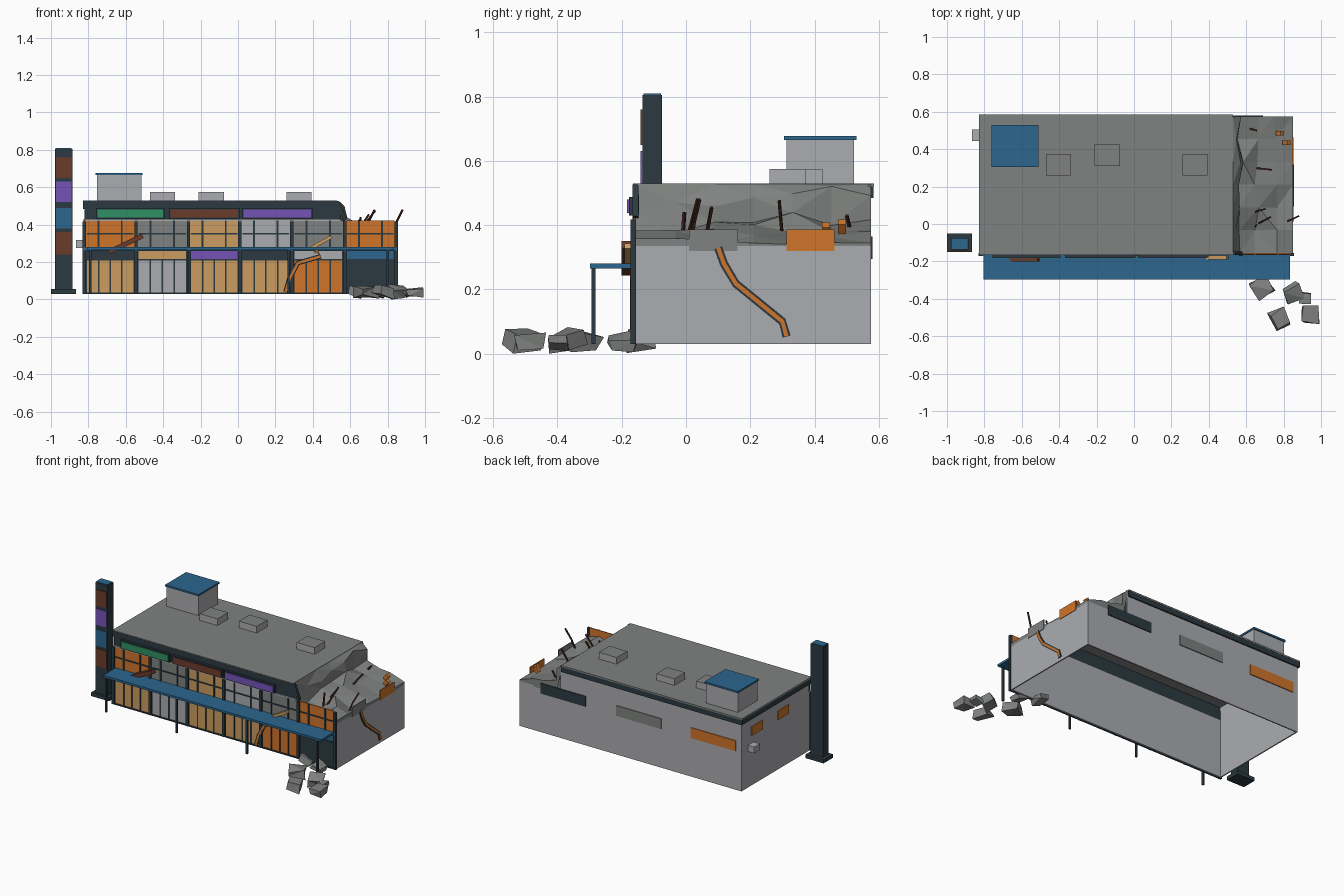
import bpy, bmesh, math, random
from mathutils import Vector, Matrix

if "Cube" in bpy.data.objects:
    bpy.data.objects.remove(bpy.data.objects["Cube"])

random.seed(4)

def mat(name, hexcol):
    m = bpy.data.materials.new(name)
    c = [int(hexcol[i:i + 2], 16) / 255 for i in (0, 2, 4)]
    m.diffuse_color = [((v + .055) / 1.055) ** 2.4 if v > .04 else v / 12.92 for v in c] + [1]
    m.use_nodes = True
    m.node_tree.nodes["Principled BSDF"].inputs["Base Color"].default_value = m.diffuse_color
    return m

DARK = mat("dark_slate", "2c3a41")
GRAY = mat("concrete_gray", "7f8280")
LIGHT = mat("light_gray", "abacb0")
BLUE = mat("blue", "2c668f")
ORANGE = mat("orange", "d0752a")
TAN = mat("tan", "cb9e60")
BROWN = mat("brown", "6b3b2c")
PURPLE = mat("purple", "7553b8")
GREEN = mat("green", "2f8f63")
RUST = mat("dark_rust", "43251c")

def finish(name, bm, m):
    bmesh.ops.recalc_face_normals(bm, faces=bm.faces)
    me = bpy.data.meshes.new(name)
    bm.to_mesh(me)
    bm.free()
    me.materials.append(m)
    ob = bpy.data.objects.new(name, me)
    bpy.context.collection.objects.link(ob)
    return ob

def add_box(bm, x0, x1, y0, y1, z0, z1):
    mx = Matrix.Translation(((x0 + x1) / 2, (y0 + y1) / 2, (z0 + z1) / 2)) @ \
        Matrix.Diagonal((x1 - x0, y1 - y0, z1 - z0, 1))
    bmesh.ops.create_cube(bm, size=1, matrix=mx)

def boxes(name, m, *dims):
    bm = bmesh.new()
    for d in dims:
        add_box(bm, *d)
    return finish(name, bm, m)

def bar(name, m, a, b, w, h=None):
    """Square bar between two points"""
    a, b = Vector(a), Vector(b)
    d = b - a
    bm = bmesh.new()
    rot = d.to_track_quat('Z', 'Y').to_matrix().to_4x4()
    bmesh.ops.create_cube(bm, size=1, matrix=Matrix.Translation((a + b) / 2) @ rot
                          @ Matrix.Diagonal((w, h or w, d.length, 1)))
    return finish(name, bm, m)

def ribbon(name, m, pts, width, to3d, depth):
    """Flat zigzag strip following 2D points, extruded outwards"""
    bm = bmesh.new()
    pts = [Vector(p) for p in pts]
    rows = []
    for i, p in enumerate(pts):
        t = (pts[min(i + 1, len(pts) - 1)] - pts[max(i - 1, 0)]).normalized()
        n = Vector((-t.y, t.x)) * width / 2
        rows.append([bm.verts.new(to3d(q, d)) for q, d in
                     ((p + n, 0), (p - n, 0), (p - n, depth), (p + n, depth))])
    for r, s in zip(rows, rows[1:]):
        for k in range(4):
            bm.faces.new((r[k], r[(k + 1) % 4], s[(k + 1) % 4], s[k]))
    bm.faces.new(rows[0])
    bm.faces.new(rows[-1][::-1])
    return finish(name, bm, m)

# Wall shell, open underneath
X0, X1, XC, Y0, Y1, ZB = -.82, .85, .54, -.155, .575, .03
boxes("walls", LIGHT,
      (X0, X1, Y0, Y0 + .008, ZB, .335), (X0, XC, Y0, Y0 + .008, .335, .43),
      (X0, X1, Y1 - .008, Y1, ZB, .335), (X0, XC, Y1 - .008, Y1, .335, .525),
      (X0, X0 + .008, Y0, Y1, ZB, .525), (X1 - .008, X1, Y0, Y1, ZB, .335))
boxes("roof", GRAY, (-.83, .53, -.165, .585, .52, .53))
boxes("parapet", DARK,
      (-.829, .54, -.166, -.15, .49, .526), (-.829, .53, .57, .584, .485, .526),
      (-.829, -.815, -.16, .58, .485, .526))
boxes("fascia", DARK, (X0, .55, -.16, -.147, .43, .495))
bar("broken_fascia_end", DARK, (.535, -.157, .52), (.572, -.157, .425), .018)

# Collapsed roof end: jagged cliff and sunken slab
bm = bmesh.new()
cols = [(.53, .528), (.555, .46), (.57, .385), (.66, .35), (.75, .365), (.85, .335)]
N = 7
grid = []
for j in range(N):
    y = Y0 + (Y1 - Y0) * j / (N - 1)
    row = []
    for i, (x, z) in enumerate(cols):
        inner = 0 < i < 5
        dx = random.uniform(-.018, .018) if inner else 0
        dz = random.uniform(-.03, .03) if inner else (random.uniform(0, .03) if i == 5 else 0)
        back = .05 * j / (N - 1) if 0 < i < 4 else 0
        row.append(bm.verts.new((x + dx, y, z + dz + back)))
    grid.append(row)
for a, b in zip(grid, grid[1:]):
    for i in range(5):
        bm.faces.new((a[i], a[i + 1], b[i + 1], b[i]))
bmesh.ops.triangulate(bm, faces=bm.faces)
rim = [e for e in bm.edges if e.is_boundary]
ext = bmesh.ops.extrude_edge_only(bm, edges=rim)
for v in ext["geom"]:
    if isinstance(v, bmesh.types.BMVert):
        v.co.z = .515 if v.co.x < .535 else .325
finish("collapsed_roof", bm, GRAY)

# Storefront: dark backing, coloured glass, mullions and pillars
boxes("storefront_backing", DARK, (X0, .85, -.159, -.155, ZB, .27))
edges = [-.822, -.545, -.265, .01, .288, .57, .846]
upper = [ORANGE, GRAY, TAN, LIGHT, GRAY, ORANGE]
lower = [TAN, LIGHT, TAN, TAN, ORANGE, DARK]
transom = [DARK, TAN, PURPLE, DARK, LIGHT, BLUE]
for i, (a, b) in enumerate(zip(edges, edges[1:])):
    a, b = a + .014, b - .014
    boxes("upper_window", upper[i], (a - .005, b + .005, -.163, -.156, .275, .422))
    boxes("shop_window", lower[i], (a, b, -.163, -.156, .038, .208))
    boxes("transom", transom[i], (a, b, -.163, -.156, .216, .258))
    w = b - a
    bars = [(a + w * k / 4 - .004, a + w * k / 4 + .004, -.167, -.157, .035, .212) for k in (1, 2, 3)]
    bars += [(a + w * k / 2 - .005, a + w * k / 2 + .005, -.167, -.157, .275, .422) for k in (.5, 1.5)]
    bars.append((a, b, -.167, -.157, .348, .356))
    boxes("mullions", DARK, *bars)
boxes("pillars", DARK, *[(e - .009, e + .009, -.172, -.155, ZB, .418) for e in edges])
boxes("base_rail", DARK, (X0, .85, -.17, -.155, ZB, .038))
boxes("window_head_trim", LIGHT, (X0, .55, -.167, -.155, .42, .428))

# Fascia signs
for m, a, b in ((GREEN, -.75, -.40), (BROWN, -.36, 0), (PURPLE, .03, .39)):
    boxes("sign_back", DARK, (a - .008, b + .008, -.178, -.158, .43, .488))
    boxes("sign_face", m, (a, b, -.183, -.177, .437, .48))

# Canopy on thin posts
boxes("canopy", BLUE, (-.805, .835, -.298, -.156, .265, .28))
boxes("canopy_edge", BLUE, (-.83, .85, -.172, -.156, .263, .279))
boxes("canopy_posts", DARK, *[(x - .006, x + .006, -.294, -.282, ZB, .266)
                              for x in (-.79, -.26, .27, .8)])

# Sign tower
boxes("tower", DARK, (-.978, -.886, -.136, -.075, ZB, .805))
boxes("tower_base", DARK, (-1, -.865, -.15, -.05, ZB, .055))
boxes("tower_cap", BLUE, (-.975, -.889, -.133, -.078, .804, .81))
for m, a, b in ((BROWN, .65, .76), (PURPLE, .52, .63), (BLUE, .38, .49), (BROWN, .24, .36)):
    boxes("tower_panel", m, (-.974, -.89, -.141, -.135, a, b))

# Rooftop hut and vents
boxes("roof_hut", LIGHT, (-.755, -.515, .312, .522, .53, .667))
boxes("hut_roof", BLUE, (-.762, -.51, .305, .53, .665, .677))
# Vent tops match the roof concrete, sides are light
for x, y in ((-.403, .317), (-.143, .367), (.327, .317)):
    v = boxes("roof_vent", LIGHT, (x - .067, x + .067, y - .057, y + .057, .53, .575))
    v.data.materials.append(GRAY)
    for f in v.data.polygons:
        f.material_index = int(f.normal.z > .5)
boxes("wall_unit", LIGHT, (-.867, -.82, .445, .505, .275, .318))

# Rear and side window panels
for m, x in ((DARK, .52), (GRAY, -.05), (ORANGE, -.61)):
    boxes("rear_panel", m, (x - .17, x + .17, .574, .581, .295, .365))
for y in (.41, .13):
    boxes("side_panel", ORANGE, (-.826, -.819, y - .06, y + .06, .37, .43))
boxes("broken_panel_gray", GRAY, (.846, .853, .01, .16, .32, .387))
boxes("broken_panel_orange", ORANGE, (.846, .853, .312, .462, .32, .387))

# Cracks with dark rim and orange core
side = [(.10, .33), (.118, .28), (.155, .218), (.30, .10), (.313, .053)]
front = [(.255, .04), (.275, .11), (.32, .195), (.44, .23), (.415, .262)]
for nm, m, w, d in (("crack_rim", DARK, .026, .004), ("crack_core", ORANGE, .013, .006)):
    ribbon("side_" + nm, m, side, w, lambda p, k: (.85 + k, p.x, p.y), d)
    ribbon("front_" + nm, m, front, w, lambda p, k: (p.x, -.168 - k, p.y), d)

# Fallen beams
bar("fallen_brown_beam", BROWN, (-.69, -.18, .255), (-.51, -.18, .34), .04, .025)
bar("fallen_tan_beam", TAN, (.39, -.18, .275), (.50, -.18, .335), .022, .018)

# Bent reinforcing rods and loose scraps
rods = [((.65, -.012, .34), (.655, -.005, .44)), ((.63, .06, .35), (.70, .08, .455)),
        ((.64, .30, .36), (.735, .29, .475)), ((.60, .515, .37), (.655, .50, .43)),
        ((.66, 0, .34), (.73, .037, .48)), ((.82, .015, .34), (.845, .025, .41)),
        ((.845, .025, .41), (.88, .042, .48))]
for a, b in rods:
    bar("reinforcing_rod", RUST, a, b, .009)
for x, y, z in ((.78, .485, .395), (.815, .435, .385)):
    bar("loose_scrap", ORANGE, (x - .012, y, z - .015), (x + .012, y, z + .015), .025)

# Rubble chunks in front of the collapsed corner
for x, y, s in ((.63, -.14, .08), (.69, -.335, .10), (.75, -.20, .08), (.78, -.51, .09),
                (.845, -.37, .09), (.92, -.40, .06), (.945, -.485, .085)):
    bm = bmesh.new()
    rot = Matrix.Rotation(random.uniform(0, 3), 4, 'Z') @ Matrix.Rotation(random.uniform(-.4, .4), 4, 'X')
    bmesh.ops.create_cube(bm, size=1, matrix=rot @ Matrix.Diagonal((s, s * .95, s * .5, 1)))
    for v in bm.verts:
        v.co += Vector([random.uniform(-.12, .12) * s for _ in range(3)])
        v.co = Vector((min(1, x + v.co.x), max(-.585, y + v.co.y), max(0, .038 + v.co.z)))
    bmesh.ops.triangulate(bm, faces=bm.faces)
    finish("rubble_chunk", bm, GRAY)
